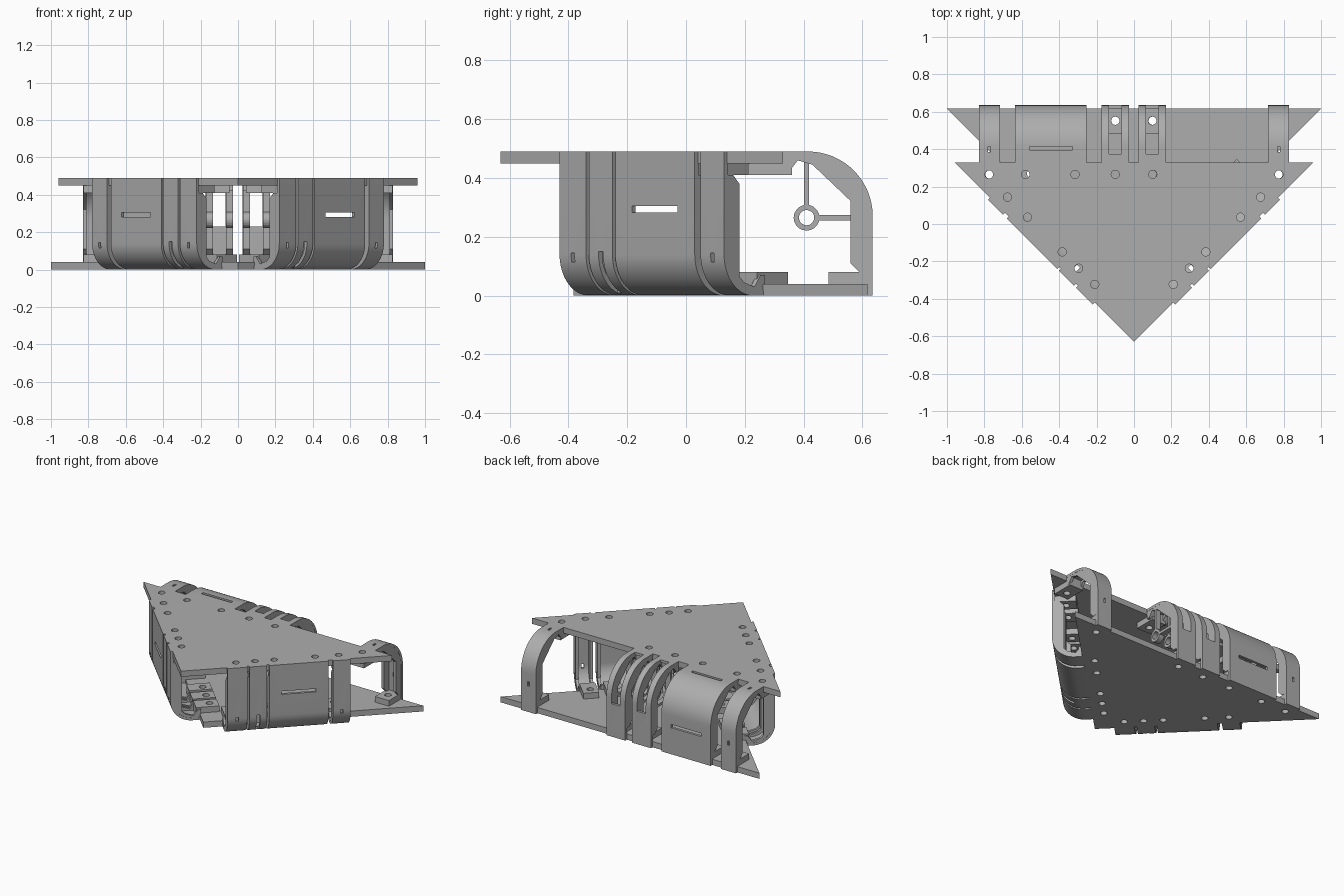
import bpy, bmesh
from math import cos, sin, pi, sqrt

if "Cube" in bpy.data.objects:
    bpy.data.objects.remove(bpy.data.objects["Cube"])

grey = bpy.data.materials.new("plain grey")
grey.use_nodes = True
grey.diffuse_color = (0.42, 0.42, 0.42, 1)
grey.node_tree.nodes["Principled BSDF"].inputs["Base Color"].default_value = (0.42, 0.42, 0.42, 1)

H = 0.49          # overall height
PLATE = 0.04      # plate thickness
SHELL = 0.018     # strap thickness
K = sqrt(0.5)
HOLE = 0.022


def prism(bm, lower, upper):
    """Closed solid between two matching outlines."""
    a = [bm.verts.new(p) for p in lower]
    b = [bm.verts.new(p) for p in upper]
    bm.faces.new(a)
    bm.faces.new(b[::-1])
    for i in range(len(a)):
        j = (i + 1) % len(a)
        bm.faces.new((a[i], b[i], b[j], a[j]))


def finish(name, bm, cutter=None):
    def make(n, source):
        bmesh.ops.recalc_face_normals(source, faces=source.faces)
        me = bpy.data.meshes.new(n)
        source.to_mesh(me)
        source.free()
        me.materials.append(grey)
        ob = bpy.data.objects.new(n, me)
        bpy.context.collection.objects.link(ob)
        return ob
    ob = make(name, bm)
    bpy.ops.object.select_all(action='DESELECT')
    ob.select_set(True)
    bpy.context.view_layer.objects.active = ob
    if cutter:
        tool = make(name + "_cutter", cutter)
        tool.hide_render = True
        mod = ob.modifiers.new("holes", 'BOOLEAN')
        mod.operation = 'DIFFERENCE'
        mod.solver = 'EXACT'
        mod.object = tool
        bpy.ops.object.modifier_apply(modifier=mod.name)
        bpy.data.objects.remove(tool)
    bpy.ops.object.shade_smooth_by_angle(angle=0.5)
    return ob


# Each side maps (along edge, depth inward, height from anchored plate) to space
def back(t, d, v):
    return (t, 0.635 - d, v)


def diagonal(s):
    return lambda t, d, v: (s * K * (0.46 - d + t), K * (t - 0.46 + d), H - v)


def across(bm, P, outline, t0, t1):
    prism(bm, [P(t0, d, v) for d, v in outline], [P(t1, d, v) for d, v in outline])


def box(bm, P, t0, t1, d0, d1, v0, v1):
    across(bm, P, [(d0, v0), (d1, v0), (d1, v1), (d0, v1)], t0, t1)


def bore(bm, P, t, d, v0, v1):
    ring = [(t + HOLE * cos(a * pi / 10), d + HOLE * sin(a * pi / 10)) for a in range(20)]
    prism(bm, [P(x, y, v0) for x, y in ring], [P(x, y, v1) for x, y in ring])


def curve(depth, r, inset=0):
    """Wall, quarter bend and flange at a given inset from the outside."""
    q = r - inset
    bend = [(r - q * cos(a * pi / 32), H - r + q * sin(a * pi / 32)) for a in range(17)]
    return [(inset, 0)] + bend + [(depth, H - inset)]


def strap(name, P, t0, t1, depth, r, feet, slots, web=0.02, hub=False):
    # curved outer strap
    bm, cut = bmesh.new(), bmesh.new()
    across(bm, P, curve(depth, r) + curve(depth, r, SHELL)[::-1], t0, t1)
    for s in slots:
        box(cut, P, *s)
    finish(name + "_strap", bm, cut)

    # stiffening webs at both ends
    bm = bmesh.new()
    d1 = depth - 0.1
    inner = [(depth, 0.42), (depth - 0.02, 0.42), (depth - 0.05, 0.46), (d1, 0.445),
             (0.075, 0.445 - (d1 - 0.075) * 0.95), (0.075, 0.11), (0.045, 0.08), (0.015, 0.08)]
    outer = curve(depth, r, 0.004)
    outer[0] = (0.004, 0.08)
    for a, b in ((t0 + 0.001, t0 + web), (t1 - web, t1 - 0.001)):
        across(bm, P, outer + inner, a, b)
        if hub:
            # hub ring and its two spokes
            cd, cv = 0.225, 0.265
            for i in range(20):
                arc = [(i * pi / 10), ((i + 1) * pi / 10)]
                quad = [(cd + q * cos(w), cv + q * sin(w)) for q, w in
                        ((0.026, arc[0]), (0.044, arc[0]), (0.044, arc[1]), (0.026, arc[1]))]
                across(bm, P, quad, a, b)
            box(bm, P, a, b, cd - 0.009, cd + 0.009, cv + 0.04, 0.455)
            box(bm, P, a, b, 0.07, cd - 0.04, cv - 0.009, cv + 0.009)
    bmesh.ops.remove_doubles(bm, verts=bm.verts, dist=0.00001)
    finish(name + "_webs", bm)

    # bolted feet on both plates
    bm, cut = bmesh.new(), bmesh.new()
    for t in feet:
        a, b = max(t0, t - 0.057) + 0.003, min(t1, t + 0.057) - 0.003
        box(bm, P, a, b, 0.016, 0.15, PLATE, 0.08)
        lip = [(depth - 0.03, 0.41), (depth + 0.12, 0.41), (depth + 0.12, 0.45),
               (depth, 0.45), (depth, 0.48), (depth - 0.03, 0.48)]
        across(bm, P, lip, a, b)
        bore(cut, P, t, 0.083, 0, 0.2)
        bore(cut, P, t, depth + 0.065, 0.3, 0.6)
    finish(name + "_feet", bm, cut)


# Positions of bolts along each kind of edge
BACK_BOLTS = (-0.775, -0.58, -0.315, -0.1, 0.1, 0.775)
SIDE_BOLTS = (0.58, 0.428, 0.166, 0.042, -0.08)
DB, RB, DS, RS = 0.305, 0.22, 0.197, 0.14


def plate(name, apex, rear, z0, z1, back_d, side_d):
    bm, cut = bmesh.new(), bmesh.new()
    w = rear - apex
    corners = [(0, apex), (w, rear), (-w, rear)]
    prism(bm, [(x, y, z0) for x, y in corners], [(x, y, z1) for x, y in corners])
    for t in BACK_BOLTS:
        bore(cut, back, t, back_d, z0 - 0.1, z1 + 0.1)
    for s in (-1, 1):
        for t in SIDE_BOLTS:
            bore(cut, diagonal(s), t, side_d, H - z1 - 0.1, H - z0 + 0.1)
    finish(name, bm, cut)


plate("bottom_plate", -0.383, 0.617, 0, PLATE, 0.083, DS + 0.065)
plate("top_plate", -0.63, 0.33, H - PLATE, H, DB + 0.065, 0.083)

# Rear straps, panel and hub arches
for side, t in (("right", -0.773), ("left", 0.773)):
    strap("rear_" + side, back, t - 0.057, t + 0.057, DB, RB, [t],
          [(t - 0.007, t + 0.007, 0.22, 0.25, 0.4, 0.6),
           (t - 0.007, t + 0.007, -0.05, 0.05, 0.18, 0.21)])
strap("rear_panel", back, -0.635, -0.255, DB, RB, (-0.58, -0.315),
      [(-0.56, -0.33, 0.22, 0.24, 0.4, 0.6), (-0.56, -0.33, -0.05, 0.05, 0.185, 0.208)])
for side, t in (("right", -0.1), ("left", 0.098)):
    strap("arch_" + side, back, t - 0.073, t + 0.073, DB, RB, [t],
          [(t - 0.033, t + 0.033, -0.05, 0.26, 0.23, 0.6)], web=0.038, hub=True)

# Mirrored diagonal straps and panels
for side, s in (("right", -1), ("left", 1)):
    P = diagonal(s)
    for part, a, b, bolt in (("outer", 0.53, 0.643, 0.58), ("middle", -0.007, 0.106, 0.042),
                             ("inner", -0.148, -0.021, -0.08)):
        c = (a + b) / 2
        slot = (c - 0.008, c + 0.008, -0.05, 0.05, 0.345, 0.375)
        if part == "middle":
            slot = (c - 0.01, c + 0.012, -0.05, 0.09, 0.34, 0.6)
        strap(part + "_" + side, P, a, b, DS, RS, [bolt], [slot])
    strap("side_panel_" + side, P, 0.12, 0.502, DS, RS, (0.428, 0.166),
          [(0.2, 0.42, -0.05, 0.05, 0.186, 0.208)])
